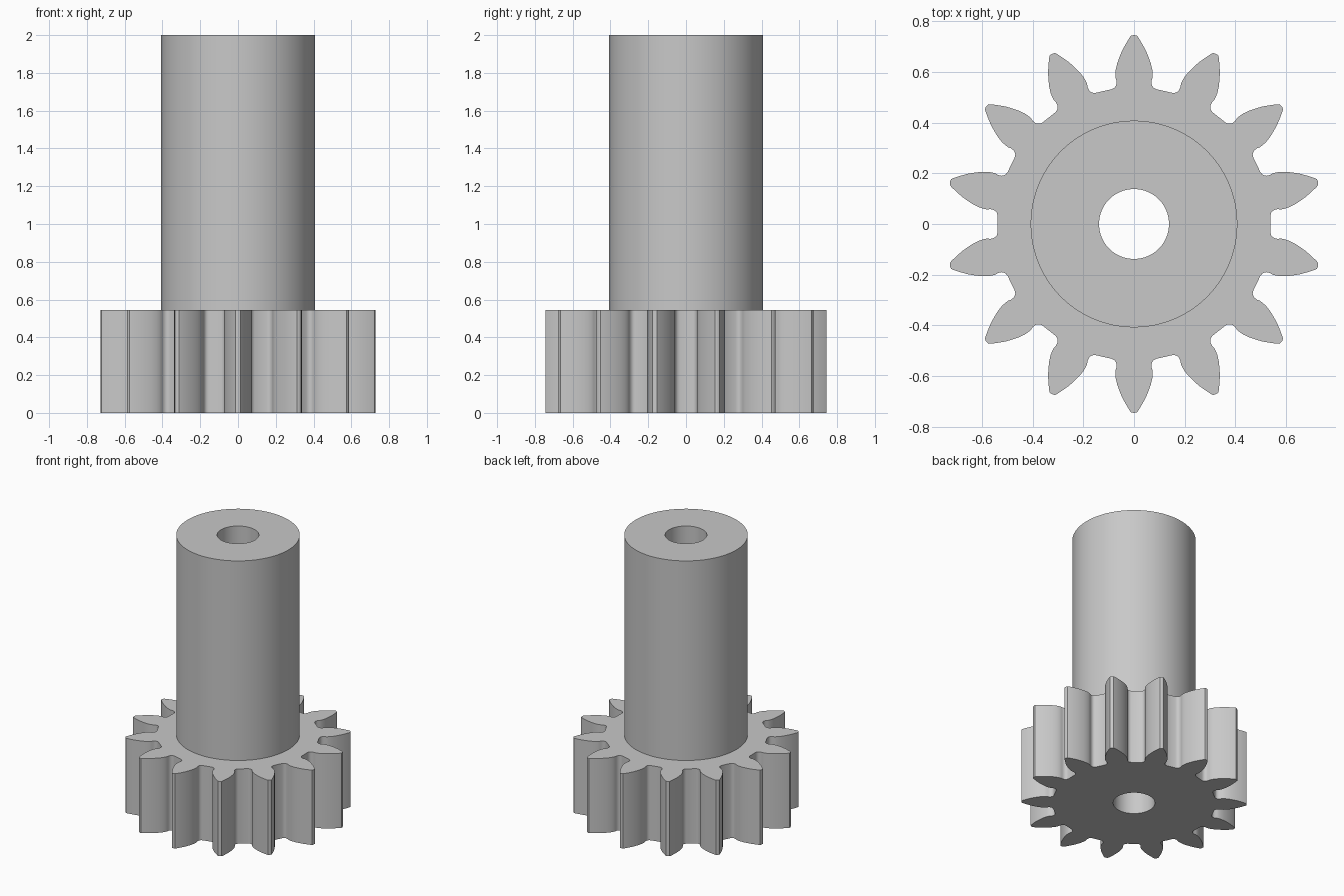
import bpy
import bmesh
import math
from mathutils import Matrix, Vector

cube = bpy.data.objects.get("Cube")
if cube:
    bpy.data.objects.remove(cube, do_unlink=True)

TEETH = 14
BORE_RADIUS = 0.138
SHAFT_RADIUS = 0.408
GEAR_HEIGHT = 0.545
TOTAL_HEIGHT = 2.0

steel = bpy.data.materials.new("grey_steel")
steel.use_nodes = True
steel.diffuse_color = (0.58, 0.58, 0.58, 1)
steel.node_tree.nodes["Principled BSDF"].inputs["Base Color"].default_value = steel.diffuse_color


def circle(radius, count=96):
    return [Vector((radius * math.cos(a), radius * math.sin(a), 0))
            for a in (math.tau * i / count for i in range(count))]


def gear_outline():
    # Half a tooth: distance from the axis, half width; root to tip
    half = [(0.533, 0.068), (0.536, 0.076), (0.543, 0.073), (0.553, 0.069),
            (0.566, 0.069), (0.578, 0.073), (0.592, 0.0735), (0.610, 0.072),
            (0.635, 0.066), (0.660, 0.057), (0.685, 0.0465), (0.710, 0.033),
            (0.735, 0.018), (0.743, 0.012), (0.745, 0.004)]
    # Root fillet, blending the flat valley into the flank
    half[:3] = [(0.532, 0.088), (0.538, 0.077), (0.545, 0.072)]
    tooth = [Vector((r, -w, 0)) for r, w in half]
    tooth += [Vector((r, w, 0)) for r, w in reversed(half)]
    points = []
    for i in range(TEETH):
        turn = Matrix.Rotation(math.pi / 2 + math.tau * i / TEETH, 3, 'Z')
        points += [turn @ p for p in tooth]
    return points


def extrude_profile(name, loops, bottom, top):
    """Fill flat loops (the inner one is a hole) and pull them upward."""
    bm = bmesh.new()
    edges = []
    for loop in loops:
        verts = [bm.verts.new((p.x, p.y, bottom)) for p in loop]
        edges += [bm.edges.new((a, b)) for a, b in zip(verts, verts[1:] + verts[:1])]
    bmesh.ops.triangle_fill(bm, edges=edges, use_beauty=True)
    pulled = bmesh.ops.extrude_face_region(bm, geom=bm.faces[:], use_keep_orig=True)
    moved = [g for g in pulled["geom"] if isinstance(g, bmesh.types.BMVert)]
    bmesh.ops.translate(bm, verts=moved, vec=(0, 0, top - bottom))
    bmesh.ops.recalc_face_normals(bm, faces=bm.faces[:])
    mesh = bpy.data.meshes.new(name)
    bm.to_mesh(mesh)
    bm.free()
    mesh.materials.append(steel)
    obj = bpy.data.objects.new(name, mesh)
    bpy.context.collection.objects.link(obj)
    bpy.ops.object.select_all(action='DESELECT')
    obj.select_set(True)
    bpy.context.view_layer.objects.active = obj
    bpy.ops.object.shade_smooth_by_angle(angle=math.radians(30))
    return obj


# Toothed wheel at the base, then the hollow shaft standing on it
extrude_profile("gear_wheel", [gear_outline(), circle(BORE_RADIUS)], 0, GEAR_HEIGHT)
extrude_profile("hollow_shaft", [circle(SHAFT_RADIUS), circle(BORE_RADIUS)],
                GEAR_HEIGHT, TOTAL_HEIGHT)
